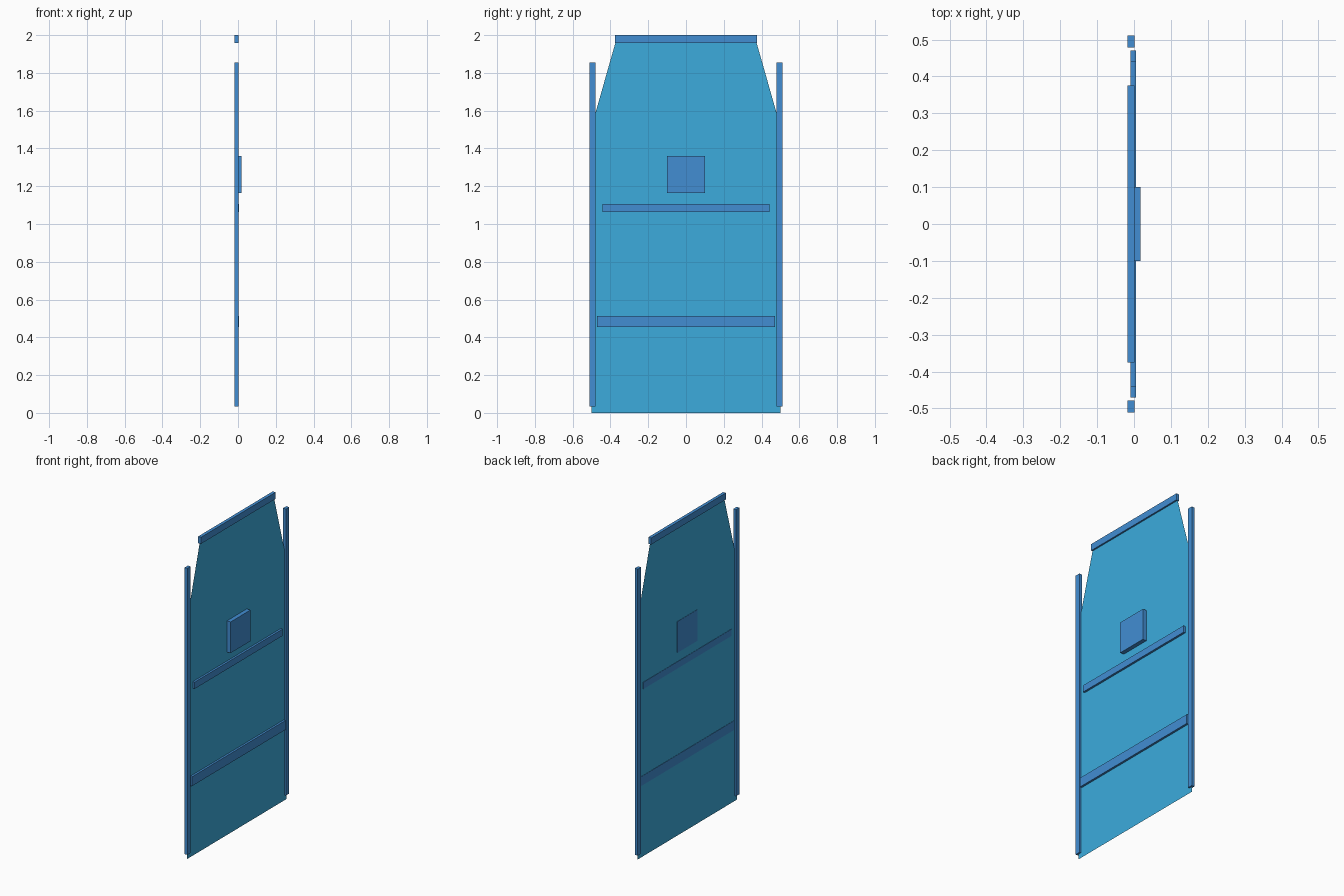
import bpy, bmesh

if "Cube" in bpy.data.objects:
    bpy.data.objects.remove(bpy.data.objects["Cube"])

PANEL_X = -0.008


def material(name, color):
    m = bpy.data.materials.new(name)
    m.diffuse_color = color
    m.use_nodes = True
    m.node_tree.nodes["Principled BSDF"].inputs["Base Color"].default_value = m.diffuse_color
    return m


panel_blue = material("panel_blue", (0.045, 0.41, 0.72, 1))
trim_blue = material("trim_blue", (0.054, 0.27, 0.65, 1))


def add_object(name, bm, mat):
    mesh = bpy.data.meshes.new(name)
    bm.to_mesh(mesh)
    bm.free()
    mesh.materials.append(mat)
    obj = bpy.data.objects.new(name, mesh)
    bpy.context.collection.objects.link(obj)
    return obj


def box(name, xs, ys, zs):
    bm = bmesh.new()
    bmesh.ops.create_cube(bm, size=1)
    for v in bm.verts:
        for i, (lo, hi) in enumerate((xs, ys, zs)):
            v.co[i] = hi if v.co[i] > 0 else lo
    return add_object(name, bm, trim_blue)


# Thin sheet with tapered top corners
half = [(0.5, 0.0), (0.5, 1.515), (0.368, 1.98)]
outline = half + [(-y, z) for y, z in reversed(half)]
bm = bmesh.new()
bm.faces.new([bm.verts.new((PANEL_X, y, z)) for y, z in outline])
add_object("panel", bm, panel_blue)

# Side rails wrapping the long edges
frame_x = (-0.018, 0.002)
for name, s in (("left_rail", -1), ("right_rail", 1)):
    box(name, frame_x, sorted((s * 0.478, s * 0.511)), (0.033, 1.854))

# Bar capping the top edge
box("top_bar", frame_x, (-0.375, 0.375), (1.958, 2.0))

# Cross battens
for name, w, zs in (("upper_batten", 0.442, (1.063, 1.106)),
                    ("lower_batten", 0.47, (0.455, 0.514))):
    box(name, (-0.01, 0.005), (-w, w), zs)

# Raised square plate
box("square_plate", (-0.01, 0.018), (-0.1, 0.1), (1.163, 1.361))
